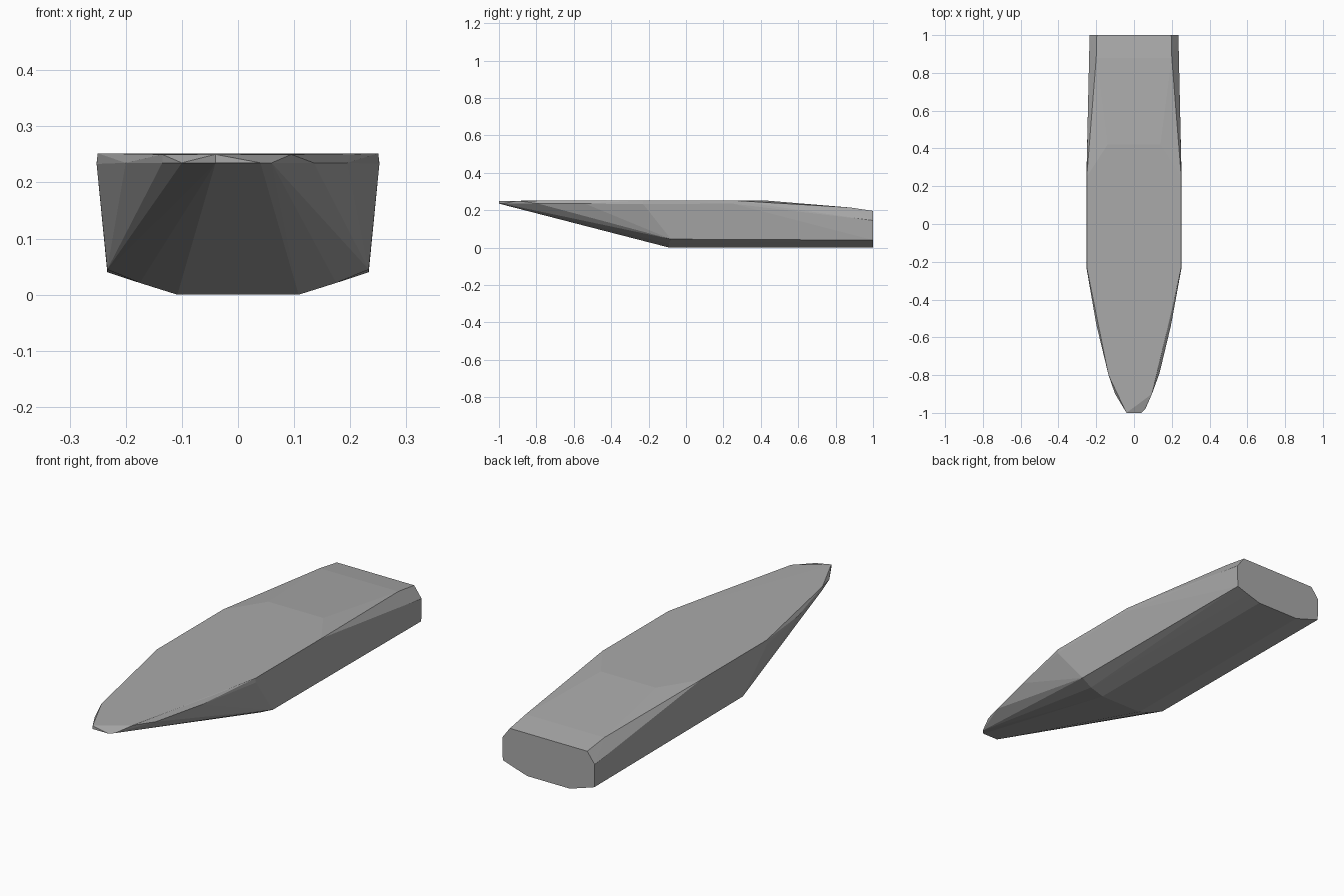
import bpy
import bmesh

cube = bpy.data.objects.get("Cube")
if cube:
    bpy.data.objects.remove(cube, do_unlink=True)

grey = bpy.data.materials.new("hull grey")
grey.use_nodes = True
colour = (0.4, 0.4, 0.4, 1)
grey.diffuse_color = colour
grey.node_tree.nodes["Principled BSDF"].inputs["Base Color"].default_value = colour

# Blunt, slightly uneven bow
bow = [(-0.04, -1, 0.25), (-0.04, -1, 0.235), (0.04, -1, 0.235), (0.06, -0.98, 0.235),
       (0.095, -0.9, 0.25), (0.135, -0.79, 0.235), (0.195, -0.54, 0.235), (0.2, -0.46, 0.25),
       (-0.1, -0.9, 0.235), (-0.135, -0.8, 0.235), (-0.135, -0.8, 0.25), (-0.2, -0.53, 0.235)]

# One side of the symmetrical body, mirrored below
side = [
    # deck edge and sloping aft deck
    (0.25, -0.23, 0.252), (0.25, 0.25, 0.252), (0.14, 0.42, 0.252),
    (0.2, 0.88, 0.214), (0.197, 1, 0.196),
    # topside
    (0.252, -0.23, 0.233), (0.252, 0.25, 0.235), (0.235, 1, 0.145),
    # chine
    (0.233, -0.1, 0.06), (0.233, -0.08, 0.045), (0.233, 1, 0.04),
    # bottom
    (0.175, -0.09, 0.021), (0.175, 1, 0.021), (0.108, -0.09, 0), (0.108, 1, 0),
]

bm = bmesh.new()
for p in bow:
    bm.verts.new(p)
for x, y, z in side:
    for s in (1, -1):
        bm.verts.new((s * x, y, z))

# Skin the points with a convex shell
result = bmesh.ops.convex_hull(bm, input=bm.verts[:])
loose = [v for v in bm.verts if not v.link_faces]
bmesh.ops.delete(bm, geom=loose, context='VERTS')
bmesh.ops.dissolve_limit(bm, angle_limit=0.002, verts=bm.verts[:], edges=bm.edges[:])
bmesh.ops.recalc_face_normals(bm, faces=bm.faces[:])

mesh = bpy.data.meshes.new("boat_hull")
bm.to_mesh(mesh)
bm.free()
mesh.materials.append(grey)
hull = bpy.data.objects.new("boat_hull", mesh)
bpy.context.collection.objects.link(hull)
